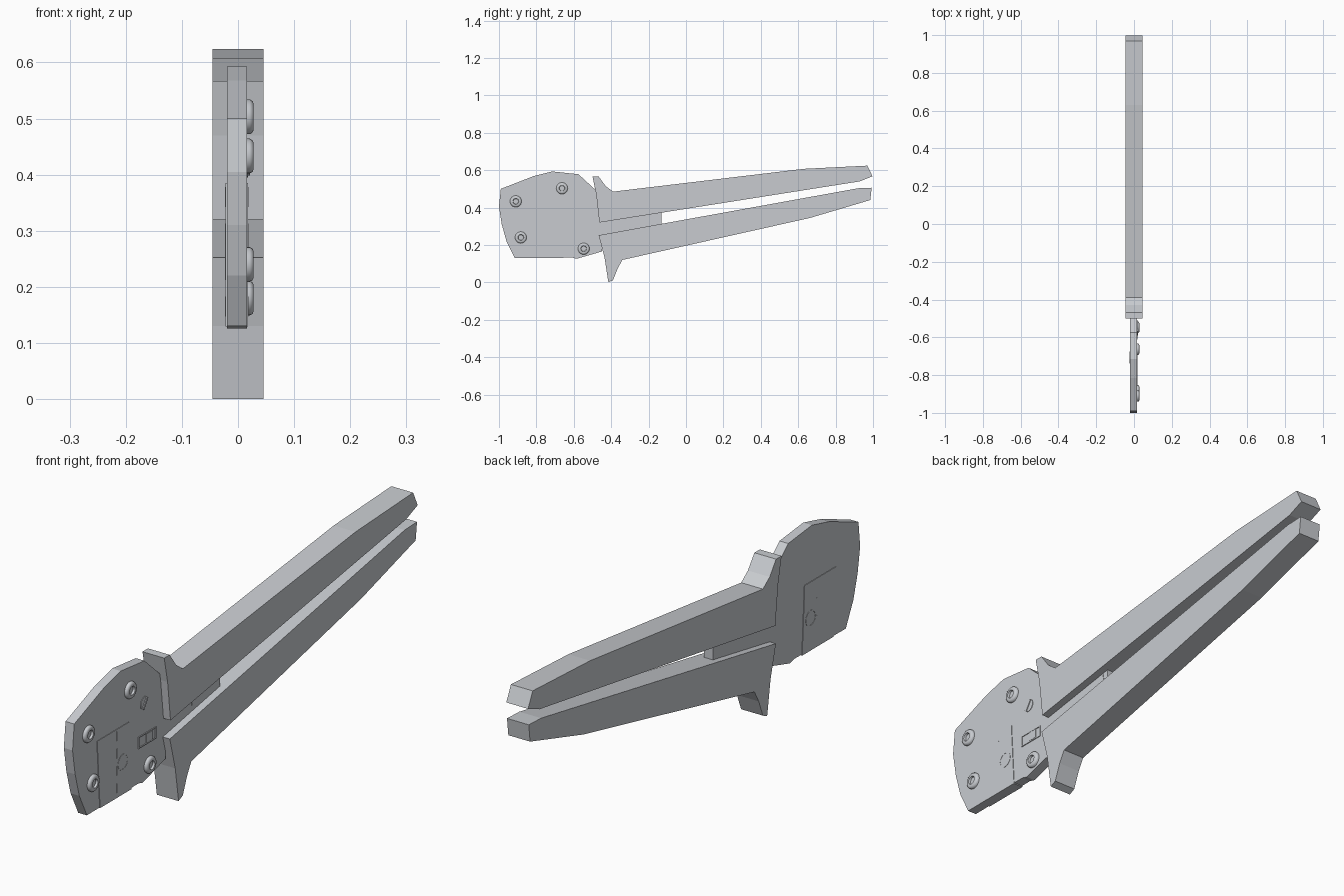
import bpy, bmesh, math
from mathutils import Matrix, Vector

if "Cube" in bpy.data.objects:
    bpy.data.objects.remove(bpy.data.objects["Cube"])

steel = bpy.data.materials.new("light_grey")
steel.diffuse_color = (0.58, 0.60, 0.63, 1)
steel.use_nodes = True
steel.node_tree.nodes["Principled BSDF"].inputs["Base Color"].default_value = steel.diffuse_color


def finish(bm, name):
    bmesh.ops.recalc_face_normals(bm, faces=bm.faces)
    me = bpy.data.meshes.new(name)
    bm.to_mesh(me)
    bm.free()
    me.materials.append(steel)
    ob = bpy.data.objects.new(name, me)
    bpy.context.collection.objects.link(ob)
    return ob


def slab(name, outline, x0, x1):
    """Extrude a side profile of (y, z) points from x0 to x1."""
    bm = bmesh.new()
    face = bm.faces.new([bm.verts.new((x0, y, z)) for y, z in outline])
    ext = bmesh.ops.extrude_face_region(bm, geom=[face])["geom"]
    bmesh.ops.translate(bm, vec=(x1 - x0, 0, 0),
                        verts=[v for v in ext if isinstance(v, bmesh.types.BMVert)])
    return finish(bm, name)


def turned(name, profile, y, z, closed=False, steps=24):
    """Spin (radius, x) points around an axis along x at (y, z)."""
    bm = bmesh.new()
    vs = [bm.verts.new((x, y + r, z)) for r, x in profile]
    es = [bm.edges.new(p) for p in zip(vs, vs[1:])]
    if closed:
        es.append(bm.edges.new((vs[-1], vs[0])))
    bmesh.ops.spin(bm, geom=vs + es, cent=(0, y, z), axis=(1, 0, 0),
                   angle=math.tau, steps=steps)
    bmesh.ops.remove_doubles(bm, verts=bm.verts, dist=1e-5)
    ob = finish(bm, name)
    ob.data.shade_smooth()
    ob.data.set_sharp_from_angle(angle=math.radians(40))
    return ob


def bar(name, y, z, length, width, angle, x0, x1):
    """Thin rectangular strip lying on the side of the head."""
    rot = Matrix.Rotation(angle, 2)
    pts = [rot @ Vector((a * length / 2, b * width / 2))
           for a, b in ((-1, -1), (1, -1), (1, 1), (-1, 1))]
    return slab(name, [(y + p.x, z + p.y) for p in pts], x0, x1)


L, R = -0.02, 0.016       # side faces of the head plate

# Head plate
slab("head_plate", [
    (-0.99, 0.50), (-0.815, 0.568), (-0.715, 0.593), (-0.575, 0.578), (-0.49, 0.50),
    (-0.45, 0.48), (-0.45, 0.165), (-0.585, 0.126), (-0.61, 0.133), (-0.915, 0.13),
    (-0.96, 0.22), (-0.985, 0.31), (-1.0, 0.405)], L, R)

# Link bar between the handles
slab("link_bar", [(-0.46, 0.22), (-0.13, 0.29), (-0.13, 0.38), (-0.46, 0.34)], L, R)
bar("link_plate", -0.225, 0.334, 0.15, 0.035, 0.17, R - 0.005, R + 0.002)

# Handles
slab("upper_handle", [
    (-0.50, 0.567), (-0.468, 0.567), (-0.43, 0.515), (-0.39, 0.485), (0.63, 0.607),
    (0.97, 0.624), (0.997, 0.567), (0.93, 0.54), (-0.463, 0.32), (-0.48, 0.47)],
    -0.045, 0.045)
slab("lower_handle", [
    (-0.467, 0.252), (0.92, 0.503), (0.993, 0.506), (0.985, 0.44), (0.665, 0.345),
    (-0.34, 0.12), (-0.365, 0.075), (-0.39, 0.012), (-0.415, 0.0), (-0.435, 0.13)],
    -0.045, 0.045)

# Rivets with a socket in the middle
dome = [(0.031, 0.012), (0.031, 0.021), (0.028, 0.026), (0.023, 0.028),
        (0.016, 0.028), (0.014, 0.020), (0.0, 0.020)]
for i, (y, z) in enumerate([(-0.91, 0.433), (-0.663, 0.503),
                            (-0.883, 0.24), (-0.547, 0.18)]):
    turned(f"rivet_{i + 1}", dome, y, z)

# Die insert running through the head, with seam and round boss
slab("die_insert", [(-0.857, 0.385), (-0.67, 0.385), (-0.655, 0.129), (-0.84, 0.129)],
     L - 0.002, R + 0.002)
for side, a, b in (("right", R, R + 0.003), ("left", L - 0.003, L)):
    for k in range(4):
        bar(f"die_seam_{side}_{k + 1}", -0.74, 0.165 + k * 0.065, 0.035, 0.004,
            math.pi / 2, a, b)
    turned(f"die_ring_{side}", [(0.03, a), (0.03, b), (0.026, b), (0.026, a)],
           -0.705, 0.25, closed=True)

# Slotted adjuster
turned("adjuster", [(0.025, R - 0.004), (0.025, R + 0.002), (0.0, R + 0.002)], -0.575, 0.42)
bar("adjuster_slot", -0.575, 0.42, 0.045, 0.009, math.radians(57), R, R + 0.005)

# Small window frame and its slider
for dz in (-0.02, 0.02):
    bar("window_edge", -0.56, 0.285 + dz, 0.105, 0.004, 0, R, R + 0.003)
for dy in (-0.05, 0.05):
    bar("window_end", -0.56 + dy, 0.285, 0.004, 0.04, 0, R, R + 0.003)
bar("window_slider", -0.55, 0.285, 0.035, 0.034, 0, R, R + 0.003)
